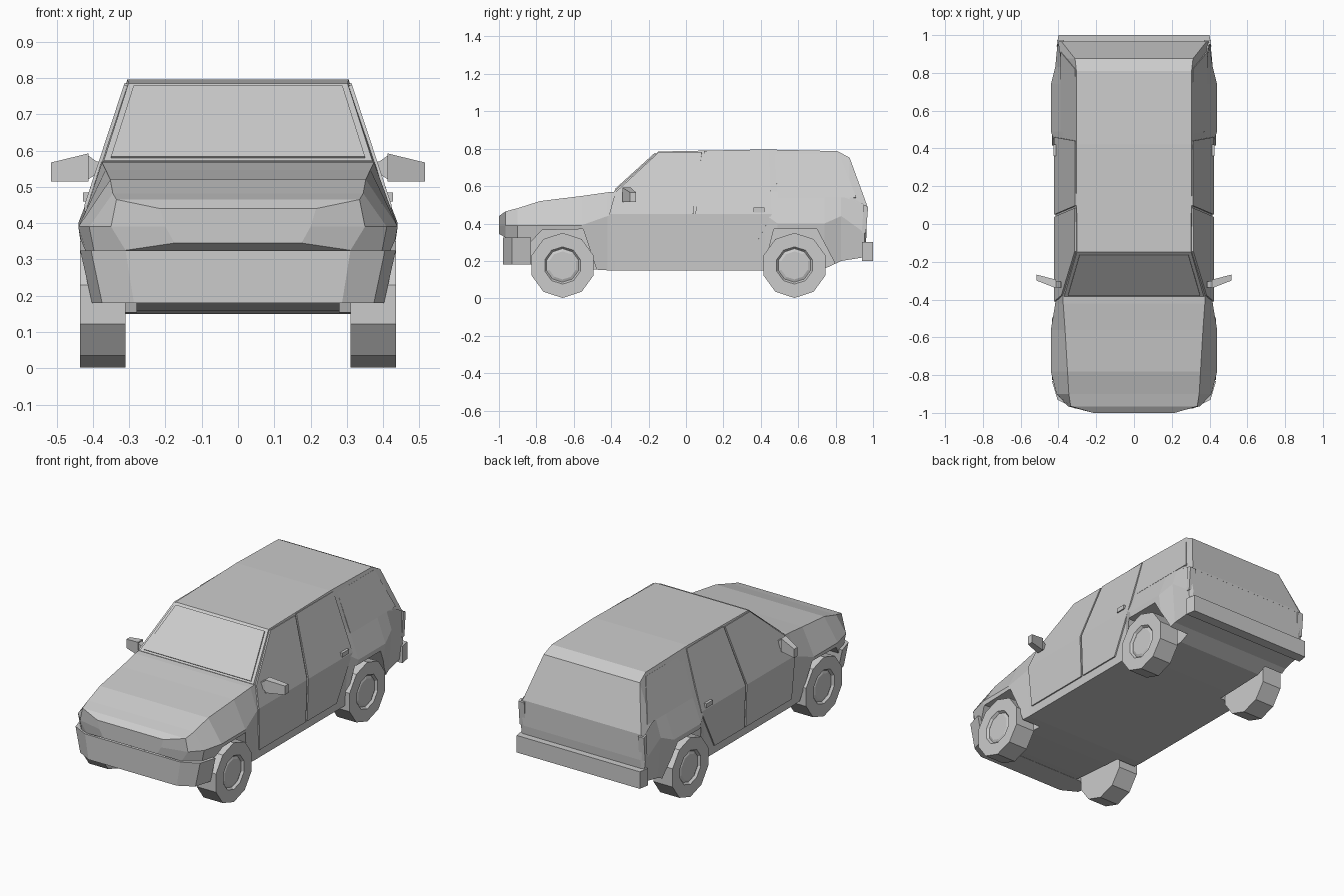
import bpy, bmesh, math

if "Cube" in bpy.data.objects:
    bpy.data.objects.remove(bpy.data.objects["Cube"])


def make(name, bm, mirror=False, solid=0):
    bmesh.ops.recalc_face_normals(bm, faces=bm.faces)
    me = bpy.data.meshes.new(name)
    bm.to_mesh(me)
    bm.free()
    ob = bpy.data.objects.new(name, me)
    bpy.context.collection.objects.link(ob)
    if solid:
        m = ob.modifiers.new("Solid", 'SOLIDIFY')
        m.thickness, m.offset = solid, 0
    if mirror:
        ob.modifiers.new("Mirror", 'MIRROR')
    return ob


def loft(name, rings, mirror=False):
    """Bridge closed rings of points and cap both ends."""
    bm = bmesh.new()
    vs = [[bm.verts.new(p) for p in r] for r in rings]
    n = len(vs[0])
    for a, b in zip(vs, vs[1:]):
        for i in range(n):
            j = (i + 1) % n
            bm.faces.new((a[i], a[j], b[j], b[i]))
    bm.faces.new(vs[0])
    bm.faces.new(vs[-1])
    return make(name, bm, mirror)


def section(y, half):
    """Full cross-section at y from its right-hand (x, z) points."""
    return [(x, y, z) for x, z in half] + [(-x, y, z) for x, z in reversed(half)]


def prism(name, yz, x0, x1, mirror=True):
    return loft(name, [[(x, y, z) for y, z in yz] for x in (x0, x1)], mirror)


def side_x(z):
    """Width of the door side at height z."""
    return .415 - .329 * (z - .45) if z > .45 else .405 + .01 * (z - .15) / .3


def side_panel(name, polys, off, inset=0, depth=0):
    bm = bmesh.new()
    for poly in polys:
        bm.faces.new([bm.verts.new((side_x(z) + off, y, z)) for y, z in poly])
    bmesh.ops.remove_doubles(bm, verts=bm.verts, dist=1e-4)
    bm.normal_update()
    for f in bm.faces:
        if f.normal.x < 0:
            f.normal_flip()
    if inset:
        bmesh.ops.inset_region(bm, faces=bm.faces[:], thickness=inset, depth=depth)
    return make(name, bm, True, .01)


# Lower body: y, then half section (sill, waist, shoulder)
body = loft("body", [section(y, h) for y, h in [
    (-1.0, [(.175, .345), (.20, .39), (.215, .44)]),
    (-.965, [(.31, .325), (.35, .39), (.335, .465)]),
    (-.90, [(.37, .19), (.41, .39), (.345, .482)]),
    (-.78, [(.40, .175), (.44, .39), (.352, .52)]),
    (-.56, [(.405, .158), (.44, .39), (.365, .547)]),
    (-.42, [(.405, .15), (.417, .44), (.375, .567)]),
    (-.38, [(.405, .15), (.415, .45), (.376, .57)]),
    (.42, [(.405, .15), (.415, .45), (.376, .57)]),
    (.49, [(.41, .15), (.44, .40), (.376, .57)]),
    (.74, [(.41, .158), (.44, .40), (.376, .57)]),
    (.83, [(.40, .20), (.417, .44), (.376, .57)]),
    (.955, [(.39, .22), (.405, .35), (.397, .50)]),
    (.966, [(.38, .35), (.395, .42), (.39, .495)]),
]])

# Cut the wheel arches
for arch in ([(-.46, .1), (-.55, .37), (-.77, .365), (-.84, .29), (-.85, .1)],
             [(.40, .1), (.47, .37), (.70, .37), (.79, .2), (.83, .1)]):
    cutter = prism("arch_cutter", arch, .28, .6)
    cutter.hide_render = True
    m = body.modifiers.new("Arch", 'BOOLEAN')
    m.operation, m.solver, m.object = 'DIFFERENCE', 'EXACT', cutter
    bpy.context.view_layer.objects.active = body
    bpy.ops.object.modifier_apply(modifier=m.name)
    bpy.data.objects.remove(cutter)

# Cabin: windscreen, roof and sloping tailgate glass
loft("cabin", [section(y, [(side_x(zb), zb), (xt, zt)]) for y, zb, xt, zt in [
    (-.385, .555, .370, .572),
    (-.148, .55, .302, .785),
    (.42, .55, .305, .796),
    (.81, .55, .305, .787),
    (.875, .53, .312, .752),
    (.967, .49, .385, .50)]])

# Windscreen pane
bm = bmesh.new()
bm.faces.new([bm.verts.new(p) for p in [(-.35, -.378, .581), (.35, -.378, .581),
                                        (.288, -.163, .776), (-.288, -.163, .776)]])
make("windscreen", bm, solid=.008)

# Doors
side_panel("front_door", [
    [(-.39, .2), (.038, .2), (.038, .45), (-.41, .45)],
    [(-.41, .45), (.038, .45), (.085, .78), (-.145, .78), (-.378, .565)]], .003)
side_panel("rear_door", [
    [(.05, .2), (.325, .2), (.46, .45), (.05, .45)],
    [(.05, .45), (.46, .45), (.44, .785), (.097, .785)]], .003)

# Framed side windows
side_panel("rear_door_window", [[(.09, .53), (.42, .53), (.43, .772), (.125, .772)]],
           .01, .012, -.008)
side_panel("quarter_window", [[(.49, .54), (.91, .54), (.82, .77), (.475, .77)]],
           .004, .01, -.006)
prism("door_handle", [(.36, .46), (.42, .46), (.42, .485), (.36, .485)], .40, .427)

# Front bumper, wrapped around the corners and narrower at the bottom
loft("front_bumper", [
    [(s * x * k, y, z) for s, pts in ((1, [(.435, -.83), (.405, -.93), (.31, -.978)]),
                                      (-1, [(.31, -.978), (.405, -.93), (.435, -.83)]))
     for x, y in pts]
    for z, k in ((.18, .925), (.325, 1))])

# Rear bumper
loft("rear_bumper", [[(x, y, z) for x, y in ((-.41, .94), (.41, .94), (.40, 1), (-.40, 1))]
                     for z in (.2, .3)])

# Tail lights
prism("tail_light", [(.94, .35), (.962, .35), (.974, .49), (.95, .50)], .37, .408)

# Door mirrors: tapered arm and head
loft("mirror_head", [[(x, y0, z0), (x, y1, z0), (x, y1, z1), (x, y0, z1)]
                     for x, y0, y1, z0, z1 in ((.412, -.34, -.295, .515, .592),
                                               (.515, -.30, -.268, .515, .567))], True)
loft("mirror_arm", [[(x, y0, z0), (x, y1, z0), (x, y1, z1), (x, y0, z1)]
                    for x, y0, y1, z0, z1 in ((.365, -.34, -.31, .535, .57),
                                              (.39, -.335, -.305, .535, .57),
                                              (.414, -.335, -.30, .52, .587))], True)


# Wheels: ten-sided tyres with a recessed hub
def ring(x, r, y, n=10):
    return [(x, y + r * math.sin(2 * math.pi * i / n),
             .176 - r * math.cos(2 * math.pi * i / n)) for i in range(n)]


for name, y in (("front", -.66), ("rear", .58)):
    loft(name + "_wheel", [ring(.31, .174, y), ring(.435, .174, y), ring(.435, .10, y),
                           ring(.422, .09, y), ring(.428, .075, y)], True)
